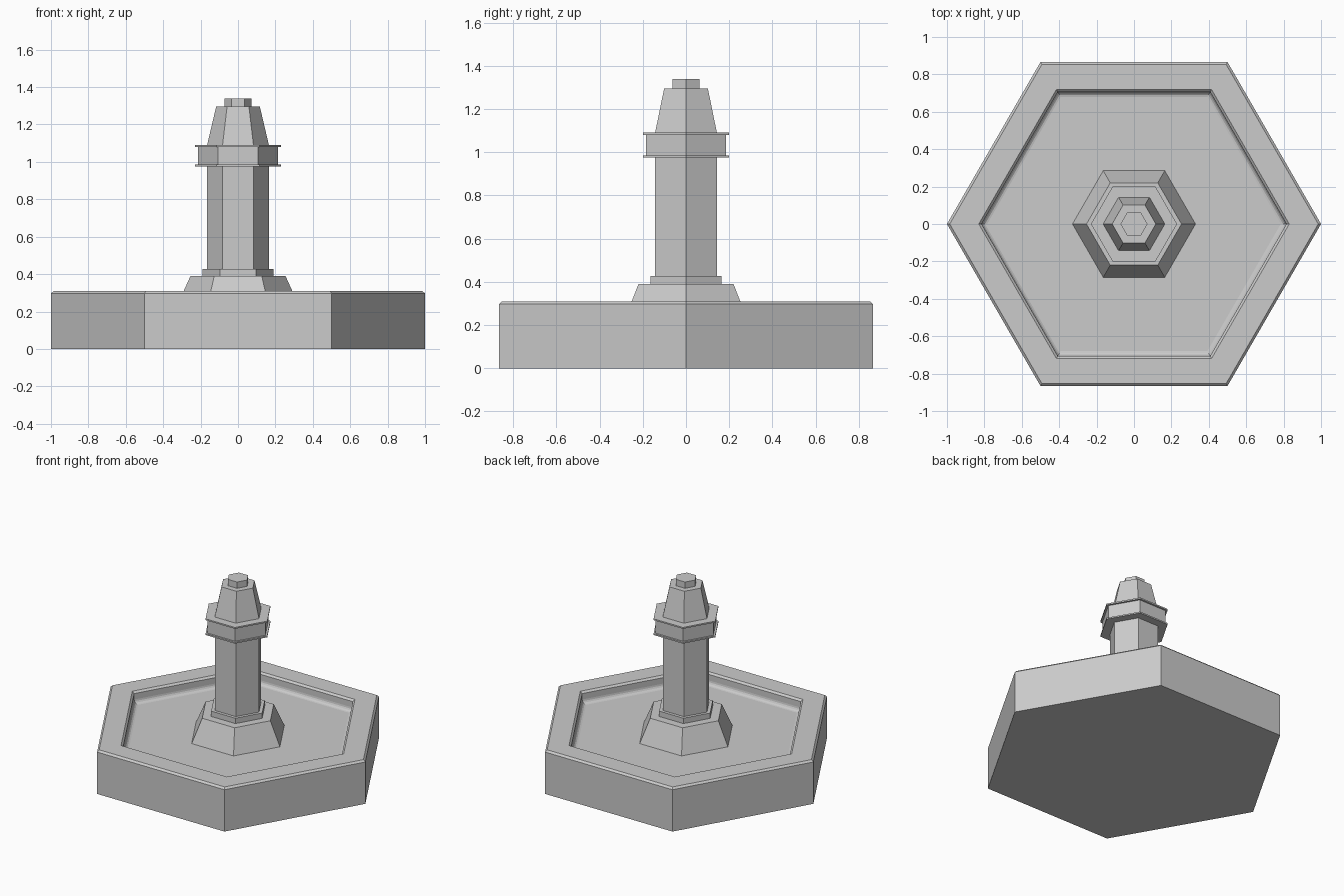
import bpy, bmesh, math

if "Cube" in bpy.data.objects:
    bpy.data.objects.remove(bpy.data.objects["Cube"])

SIDES = 6


def hex_part(name, profile):
    """Sweep a (radius, z) profile around a hexagon and cap both ends."""
    bm = bmesh.new()
    rings = []
    for r, z in profile:
        rings.append([bm.verts.new((r * math.cos(math.tau * i / SIDES),
                                    r * math.sin(math.tau * i / SIDES), z))
                      for i in range(SIDES)])
    for low, high in zip(rings, rings[1:]):
        for i in range(SIDES):
            j = (i + 1) % SIDES
            bm.faces.new((low[i], low[j], high[j], high[i]))
    bm.faces.new(rings[0][::-1])
    bm.faces.new(rings[-1])
    bmesh.ops.recalc_face_normals(bm, faces=bm.faces)
    mesh = bpy.data.meshes.new(name)
    bm.to_mesh(mesh)
    bm.free()
    obj = bpy.data.objects.new(name, mesh)
    bpy.context.collection.objects.link(obj)
    return obj


# Basin: chamfered rim, inner wall and a rounded cove down to the floor
FLOOR = 0.225
cove = [(0.785 + 0.03 * math.cos(a), FLOOR + 0.03 - 0.03 * math.sin(a))
        for a in (math.pi / 2 * k / 4 for k in range(5))]
hex_part("basin", [(1.0, 0), (1.0, 0.297), (0.985, 0.31),
                   (0.83, 0.31), (0.815, 0.297)] + cove)

# Pedestal: sloping skirt and a small step
hex_part("pedestal_skirt", [(0.329, FLOOR), (0.254, 0.39)])
hex_part("pedestal_step", [(0.19, 0.39), (0.19, 0.428)])

# Column shaft
hex_part("column", [(0.165, 0.428), (0.165, 0.976)])

# Collar with a thin flange at the top and bottom
hex_part("collar", [(0.23, 0.976), (0.23, 0.986), (0.215, 0.986),
                    (0.215, 1.081), (0.23, 1.081), (0.23, 1.091)])

# Tapered cap and finial
hex_part("cap", [(0.165, 1.091), (0.117, 1.295)])
hex_part("finial", [(0.072, 1.295), (0.072, 1.34)])
